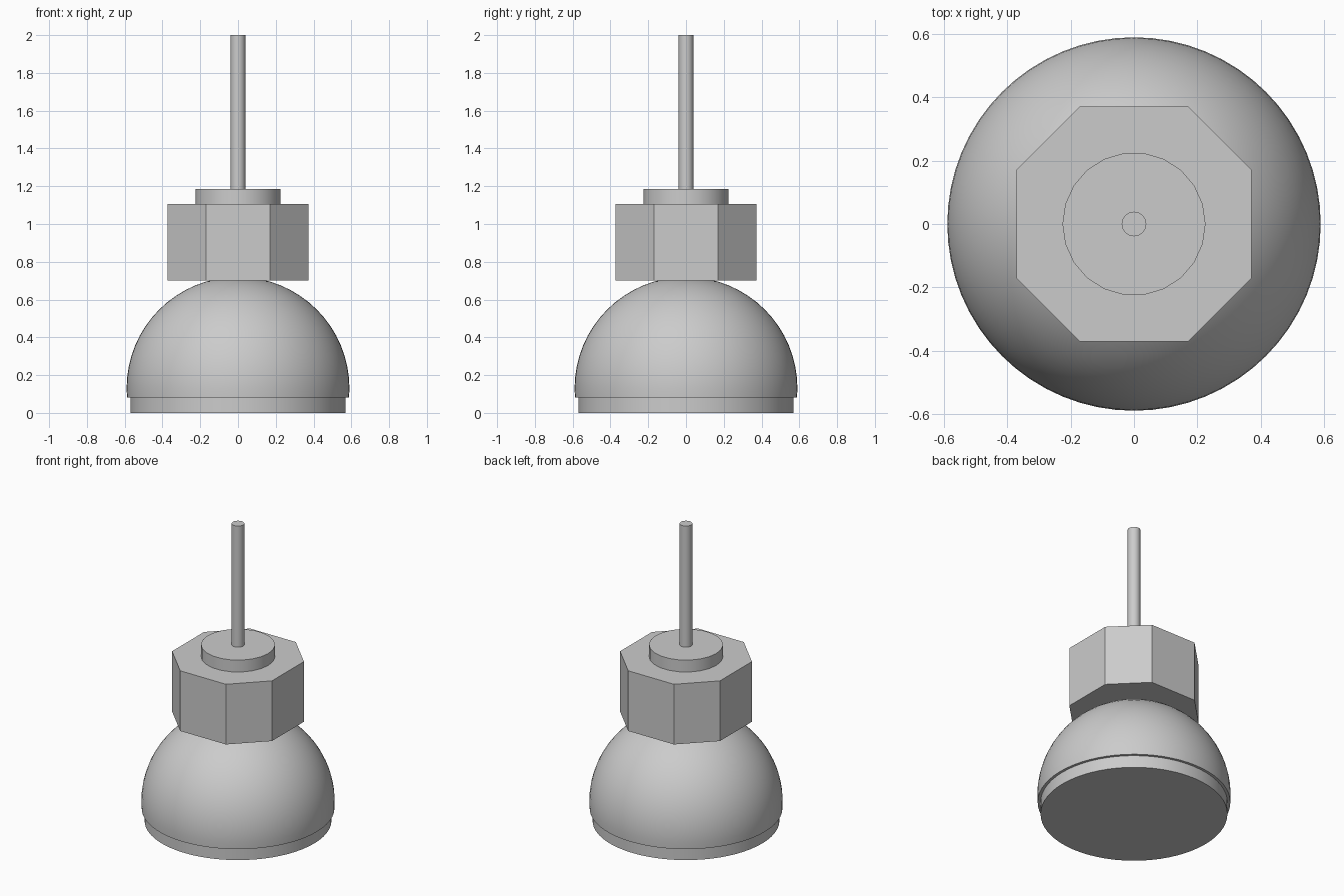
import bpy, bmesh, math

cube = bpy.data.objects.get("Cube")
if cube:
    bpy.data.objects.remove(cube, do_unlink=True)

grey = bpy.data.materials.new("plain grey")
grey.use_nodes = True
colour = (0.6, 0.6, 0.6, 1)
grey.diffuse_color = colour
grey.node_tree.nodes["Principled BSDF"].inputs["Base Color"].default_value = colour


def finish(obj, name, smooth=True):
    obj.name = name
    obj.data.name = name
    obj.data.materials.clear()
    obj.data.materials.append(grey)
    if smooth:
        bpy.ops.object.select_all(action='DESELECT')
        obj.select_set(True)
        bpy.context.view_layer.objects.active = obj
        bpy.ops.object.shade_smooth_by_angle(angle=math.radians(35))
    return obj


def cylinder(name, radius, bottom, top, sides):
    bpy.ops.mesh.primitive_cylinder_add(
        vertices=sides, radius=radius, depth=top - bottom,
        location=(0, 0, (bottom + top) / 2))
    obj = bpy.context.object
    # Start the ring of corners on the x axis
    obj.rotation_euler.z = math.pi / 2
    return finish(obj, name)


# Base disc, collar and thin rod
cylinder("base_disc", 0.57, 0, 0.09, 64)
cylinder("collar", 0.226, 1.08, 1.185, 22)
cylinder("rod", 0.039, 1.15, 2, 20)

# Dome: a sphere cut flat just below its equator
centre, radius, cut = 0.13, 0.59, 0.082
bm = bmesh.new()
bmesh.ops.create_uvsphere(bm, u_segments=64, v_segments=32, radius=radius)
bmesh.ops.translate(bm, verts=bm.verts, vec=(0, 0, centre))
result = bmesh.ops.bisect_plane(
    bm, geom=bm.verts[:] + bm.edges[:] + bm.faces[:],
    plane_co=(0, 0, cut), plane_no=(0, 0, -1), clear_outer=True)
rim = [e for e in result["geom_cut"] if isinstance(e, bmesh.types.BMEdge)]
bmesh.ops.contextual_create(bm, geom=rim)
bmesh.ops.recalc_face_normals(bm, faces=bm.faces[:])
mesh = bpy.data.meshes.new("dome")
bm.to_mesh(mesh)
bm.free()
dome = bpy.data.objects.new("dome", mesh)
bpy.context.collection.objects.link(dome)
finish(dome, "dome")

# Eight-sided block: a square prism with its upright edges chamfered
half, flat, low, high = 0.372, 0.17, 0.70, 1.105
bm = bmesh.new()
bmesh.ops.create_cube(bm, size=1)
bmesh.ops.scale(bm, verts=bm.verts, vec=(half * 2, half * 2, high - low))
bmesh.ops.translate(bm, verts=bm.verts, vec=(0, 0, (low + high) / 2))
upright = [e for e in bm.edges
           if abs(e.verts[0].co.z - e.verts[1].co.z) > 0.1]
bmesh.ops.bevel(bm, geom=upright, offset=half - flat, offset_type='OFFSET',
                segments=1, affect='EDGES')
mesh = bpy.data.meshes.new("eight_sided_block")
bm.to_mesh(mesh)
bm.free()
block = bpy.data.objects.new("eight_sided_block", mesh)
bpy.context.collection.objects.link(block)
finish(block, "eight_sided_block", smooth=False)
